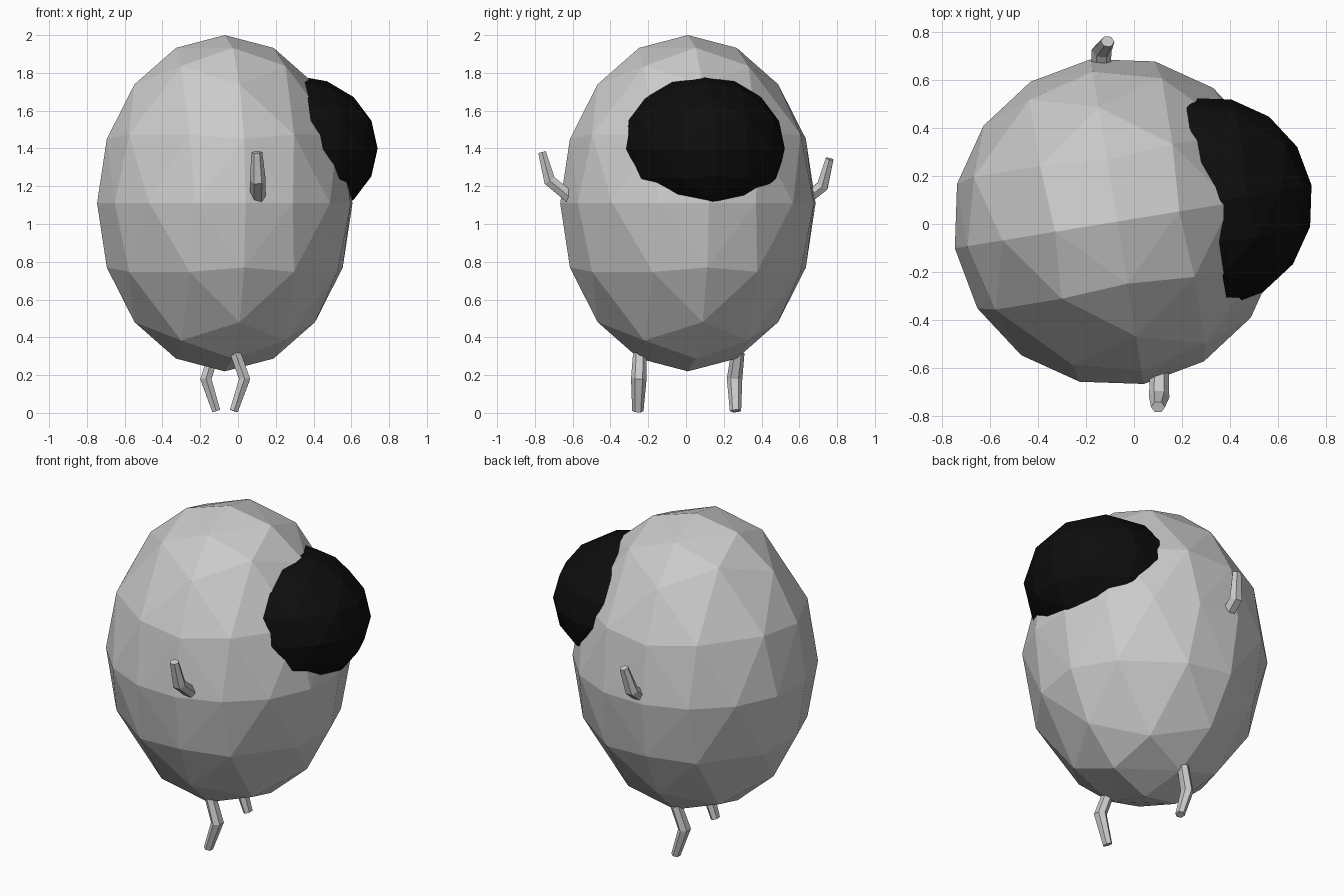
import bpy, bmesh, math
from mathutils import Vector, Matrix

if "Cube" in bpy.data.objects:
    bpy.data.objects.remove(bpy.data.objects["Cube"])

TURN = math.radians(9.3)


def finish(bm, name):
    bmesh.ops.recalc_face_normals(bm, faces=bm.faces)
    me = bpy.data.meshes.new(name)
    bm.to_mesh(me)
    bm.free()
    ob = bpy.data.objects.new(name, me)
    bpy.context.collection.objects.link(ob)
    return ob


def octasphere(name, center, radii):
    # Octahedron, split and rounded twice, then stretched
    bm = bmesh.new()
    for axis in range(3):
        for sign in (-1, 1):
            co = Vector((0, 0, 0))
            co[axis] = sign
            bm.verts.new(co)
    bmesh.ops.convex_hull(bm, input=bm.verts)
    for _ in range(2):
        bmesh.ops.subdivide_edges(bm, edges=bm.edges[:], cuts=1, use_grid_fill=True)
        for v in bm.verts:
            v.co.normalize()
    m = (Matrix.Translation(center) @ Matrix.Rotation(TURN, 4, 'Z')
         @ Matrix.Diagonal((*radii, 1)))
    bm.transform(m)
    return finish(bm, name)


def limb(name, path, radii, wide_axis, sides=6):
    # Tapered bent prism; wide_axis is the direction of its broader side
    bm = bmesh.new()
    pts = [Vector(p) for p in path]
    rings = []
    for i, p in enumerate(pts):
        t = Vector((0, 0, 0))
        if i > 0:
            t += (p - pts[i - 1]).normalized()
        if i < len(pts) - 1:
            t += (pts[i + 1] - p).normalized()
        n = t.cross(Vector(wide_axis)).normalized()
        w = n.cross(t).normalized()
        a, b = radii[i]
        rings.append([bm.verts.new(p + w * a * math.cos(k * math.tau / sides)
                                   + n * b * math.sin(k * math.tau / sides))
                      for k in range(sides)])
    for r0, r1 in zip(rings, rings[1:]):
        for k in range(sides):
            j = (k + 1) % sides
            bm.faces.new((r0[k], r0[j], r1[j], r1[k]))
    bm.faces.new(rings[0])
    bm.faces.new(rings[-1])
    return finish(bm, name)


# Egg-shaped body
octasphere("body", (-0.07, 0.01, 1.11), (0.685, 0.685, 0.89))

# Black visor bulging from the right side
visor = octasphere("visor", (0.305, 0.09, 1.40), (0.44, 0.44, 0.385))
black = bpy.data.materials.new("black")
black.diffuse_color = (0.004, 0.004, 0.004, 1)
black.use_nodes = True
black.node_tree.nodes["Principled BSDF"].inputs["Base Color"].default_value = black.diffuse_color
visor.data.materials.append(black)

# Arms
arm_r = [(0.04, 0.036), (0.042, 0.036), (0.029, 0.024)]
limb("front_arm", [(0.105, -0.60, 1.13), (0.105, -0.722, 1.23), (0.10, -0.762, 1.38)],
     arm_r, (1, 0, 0))
limb("back_arm", [(-0.14, 0.62, 1.12), (-0.135, 0.722, 1.20), (-0.11, 0.76, 1.345)],
     arm_r, (1, 0, 0))

# Legs
leg_r = [(0.035, 0.032), (0.041, 0.034), (0.03, 0.025)]
limb("front_leg", [(-0.015, -0.245, 0.32), (0.035, -0.25, 0.18), (-0.022, -0.255, 0.01)],
     leg_r, (0, 1, 0))
limb("back_leg", [(-0.125, 0.275, 0.32), (-0.17, 0.257, 0.18), (-0.115, 0.262, 0.01)],
     leg_r, (0, 1, 0))
